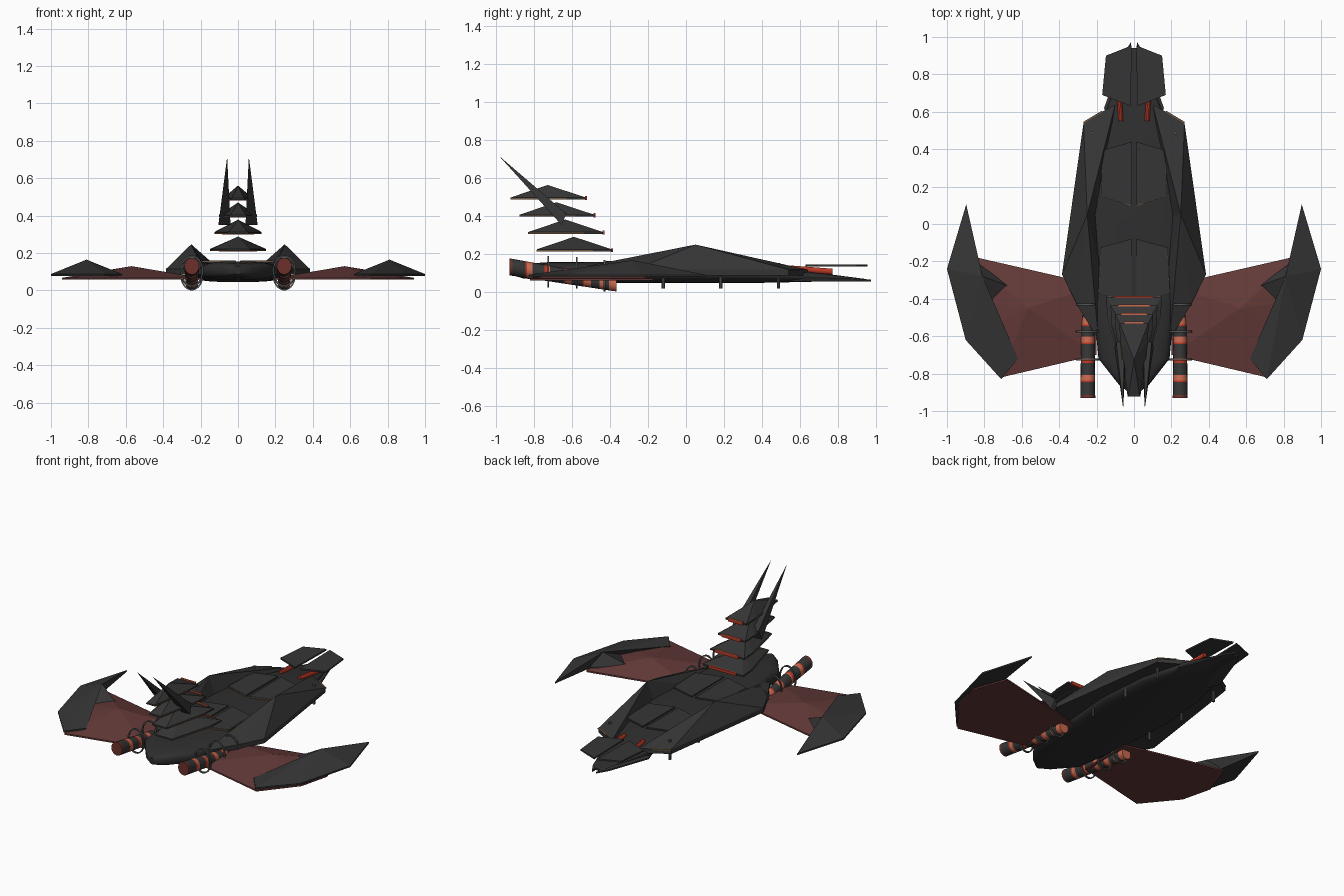
import bpy, math
from mathutils import Vector

if "Cube" in bpy.data.objects:
    bpy.data.objects.remove(bpy.data.objects["Cube"])


def mat(name, r, g, b):
    m = bpy.data.materials.new(name)
    m.diffuse_color = (r, g, b, 1)
    m.use_nodes = True
    m.node_tree.nodes["Principled BSDF"].inputs["Base Color"].default_value = m.diffuse_color
    return m


ARMOUR = mat("charcoal armour", 0.036, 0.036, 0.036)
HULL = mat("black hull", 0.028, 0.028, 0.028)
WING = mat("maroon wing", 0.125, 0.042, 0.040)
ORANGE = mat("salmon band", 0.58, 0.14, 0.08)
RED = mat("bright red", 0.47, 0.04, 0.018)
GREY = mat("metal grey", 0.10, 0.10, 0.10)
CAP = mat("dark red cap", 0.15, 0.03, 0.025)
TAN = mat("bronze trim", 0.17, 0.10, 0.05)


def make(name, verts, faces, mats, idx=None, mirror=True, smooth=False):
    me = bpy.data.meshes.new(name)
    me.from_pydata([tuple(v) for v in verts], [], faces)
    for m in mats:
        me.materials.append(m)
    if idx:
        for p, i in zip(me.polygons, idx):
            p.material_index = i
    ob = bpy.data.objects.new(name, me)
    bpy.context.collection.objects.link(ob)
    bpy.context.view_layer.objects.active = ob
    ob.select_set(True)
    bpy.ops.object.mode_set(mode='EDIT')
    bpy.ops.mesh.select_all(action='SELECT')
    bpy.ops.mesh.normals_make_consistent(inside=False)
    bpy.ops.object.mode_set(mode='OBJECT')
    if smooth:
        bpy.ops.object.shade_smooth_by_angle(angle=math.radians(40))
    ob.select_set(False)
    if mirror:
        ob.modifiers.new("mirror", 'MIRROR').use_mirror_merge = False
    return ob


def plate(name, outline, z, apex=None, m=ARMOUR, thick=0.01, mirror=True):
    """Thin polygon plate at height z, with its top drawn up to an apex."""
    n = len(outline)
    v = [(x, y, z - thick) for x, y in outline] + [(x, y, z) for x, y in outline]
    f = [tuple(range(n - 1, -1, -1))]
    f += [(i, (i + 1) % n, n + (i + 1) % n, n + i) for i in range(n)]
    if apex:
        v.append(apex)
        f += [(n + i, n + (i + 1) % n, 2 * n) for i in range(n)]
    else:
        f.append(tuple(range(n, 2 * n)))
    return make(name, v, f, [m], mirror=mirror)


def loft(name, rings, mats, band=None, mirror=True, smooth=True):
    """Closed skin over a list of equal rings; band gives a colour per strip."""
    n = len(rings[0])
    v = [p for r in rings for p in r]
    f, idx = [], []
    for k in range(len(rings) - 1):
        for i in range(n):
            j = (i + 1) % n
            f.append((k * n + i, k * n + j, (k + 1) * n + j, (k + 1) * n + i))
            idx.append(band[k] if band else 0)
    f += [tuple(range(n)), tuple(range(len(v) - n, len(v)))]
    idx += [band[0], band[-1]] if band else [0, 0]
    return make(name, v, f, mats, idx, mirror, smooth)


def circle(c, rx, rz, n=16, e=1.0):
    out = []
    for i in range(n):
        a = 2 * math.pi * i / n
        ca, sa = math.cos(a), math.sin(a)
        out.append(Vector((c[0] + rx * math.copysign(abs(ca) ** e, ca), c[1],
                           c[2] + rz * math.copysign(abs(sa) ** e, sa))))
    return out


def trim(name, p, q, z, r=0.003):
    """Thin bronze strip along a plate edge from p to q."""
    d = (Vector(q) - Vector(p)).normalized() * r
    nx, ny = -d.y, d.x
    plate(name, [(p[0] - nx, p[1] - ny), (q[0] - nx, q[1] - ny),
                 (q[0] + nx, q[1] + ny), (p[0] + nx, p[1] + ny)], z + 0.001, m=TAN, thick=0.007)


# Smooth boat-shaped hull: y, half width, bottom, top
stations = [(-0.91, 0.015, 0.085, 0.13), (-0.86, 0.08, 0.07, 0.145),
            (-0.72, 0.19, 0.055, 0.155), (-0.4, 0.22, 0.045, 0.155),
            (0.0, 0.25, 0.045, 0.15), (0.35, 0.22, 0.045, 0.145),
            (0.6, 0.15, 0.05, 0.112), (0.8, 0.08, 0.055, 0.085),
            (0.94, 0.03, 0.055, 0.067)]
loft("hull", [circle((0, y, (a + b) / 2), w, (b - a) / 2, 28, 0.65)
              for y, w, a, b in stations], [HULL], mirror=False)

# Faceted side armour with a raised ridge point
plate("side_armour", [(0.10, 0.64), (0.17, 0.60), (0.27, 0.54), (0.385, -0.27),
                      (0.30, -0.44), (0.19, -0.62), (0.17, -0.3), (0.2, 0.05)],
      0.115, (0.25, 0.05, 0.247), thick=0.03)
trim("shoulder_trim", (0.17, 0.602), (0.27, 0.542), 0.116, 0.004)
# Lower jaw blades
plate("jaw_blade", [(0.015, 0.975), (0.06, 0.9), (0.16, 0.62), (0.1, 0.45), (0.03, 0.6)],
      0.062, (0.08, 0.62, 0.1))

# Split head and back plates with bronze lower edges
shape = [(0.012, 0.325), (0.15, 0.27), (0.17, 0.06), (0.018, 0.0)]
plate("head_plate", [(x, y + 0.63) for x, y in shape], 0.142)
shape = [(0.012, 0.34), (0.165, 0.295), (0.175, 0.05), (0.012, 0.0)]
for name, sx, dy, z in (("front", 1, 0.10, 0.158), ("rear", 1.08, -0.42, 0.16)):
    pts = [(x * sx, y + dy) for x, y in shape]
    plate("back_plate_" + name, pts, z)
    trim("back_trim_low_" + name, pts[2], pts[3], z - 0.003)
    trim("back_trim_side_" + name, pts[1], pts[2], z - 0.003)

# Wings and hooked wing-edge armour
plate("wing", [(0.2, -0.33), (0.38, -0.285), (0.86, -0.175), (0.94, -0.4),
               (0.89, -0.6), (0.71, -0.82), (0.2, -0.70)],
      0.068, (0.57, -0.45, 0.13), WING)
plate("wing_edge", [(0.897, 0.105), (1.0, -0.24), (0.9, -0.62), (0.71, -0.83),
                    (0.62, -0.72), (0.79, -0.45), (0.65, -0.34), (0.85, -0.2)],
      0.088, (0.81, -0.28, 0.165))

# Tail: four floating stacked segments with glowing front bars
for k in range(4):
    z, y0 = 0.222 + 0.091 * k, -0.39 - 0.046 * k
    w = 0.15 - 0.024 * k
    plate(f"tail_segment_{k + 1}",
          [(-w, y0), (w, y0), (w * 0.95, y0 - 0.1), (w * 0.4, y0 - 0.395),
           (-w * 0.4, y0 - 0.395), (-w * 0.95, y0 - 0.1)],
          z, (0, y0 - 0.2, z + 0.066), mirror=False)
    trim(f"tail_trim_{k + 1}", (w * 0.95, y0 - 0.1), (w * 0.4, y0 - 0.395), z - 0.004)
    b = w * 0.68
    bar = [(-b, y0 + 0.006), (b, y0 + 0.006), (b, y0 - 0.004), (-b, y0 - 0.004)]
    plate(f"tail_bar_{k + 1}", bar, z + 0.004, m=RED, thick=0.018, mirror=False)
    if k:
        plate(f"tail_bar_cap_{k + 1}", bar, z + 0.009, m=ORANGE, thick=0.005, mirror=False)

# Twin stinger spikes
make("stinger", [(0.04, -0.655, 0.35), (0.105, -0.655, 0.35), (0.095, -0.63, 0.41),
                 (0.05, -0.63, 0.41), (0.058, -0.985, 0.715)],
     [(0, 1, 2, 3), (0, 1, 4), (1, 2, 4), (2, 3, 4), (3, 0, 4)], [ARMOUR])

# Banded engine tubes, tilted down toward the nose
A, B = Vector((0.247, -0.93, 0.13)), Vector((0.247, -0.365, 0.037))
cuts = [0, 0.03, 0.15, 0.165, 0.215, 0.33, 0.36, 0.38, 0.51, 0.525, 0.58,
        0.68, 0.695, 0.76, 0.84, 0.88, 0.93, 1]
kinds = [2, 0, 3, 1, 0, 3, 1, 0, 3, 1, 0, 3, 1, 0, 1, 0, 1]
rings = []
for t in cuts:
    s = 0.040 - 0.007 * t
    rings.append(circle(A.lerp(B, t), s, s * 1.12))
loft("engine_tube", rings, [ARMOUR, ORANGE, CAP, RED], kinds)

# Oval hoops round the engines
for k, (y, z) in enumerate([(-0.725, 0.105), (-0.575, 0.1), (-0.43, 0.083)]):
    v, f, n = [], [], 28
    for i in range(n):
        a = 2 * math.pi * i / n
        for dr, dy in ((-0.004, -0.005), (0.004, -0.005), (0.004, 0.005), (-0.004, 0.005)):
            v.append((0.247 + (0.058 + dr) * math.cos(a), y + dy,
                      z + (0.079 + dr) * math.sin(a)))
        for q in range(4):
            j, s = (i + 1) % n * 4, (q + 1) % 4
            f.append((i * 4 + q, i * 4 + s, j + s, j + q))
    make(f"engine_hoop_{k + 1}", v, f, [GREY])

# Red eye rods under the head plates
loft("eye_rod", [circle((0.07, 0.55, 0.122), 0.013, 0.016, 10),
                 circle((0.085, 0.77, 0.105), 0.013, 0.016, 10)], [RED])

# Vertical pins through the hull
for k, y in enumerate((-0.12, 0.183, 0.487)):
    plate(f"pin_{k + 1}", [(0.222 + 0.009 * math.cos(i * math.pi / 4),
                            y + 0.009 * math.sin(i * math.pi / 4)) for i in range(8)],
          0.15, m=GREY, thick=0.135)
